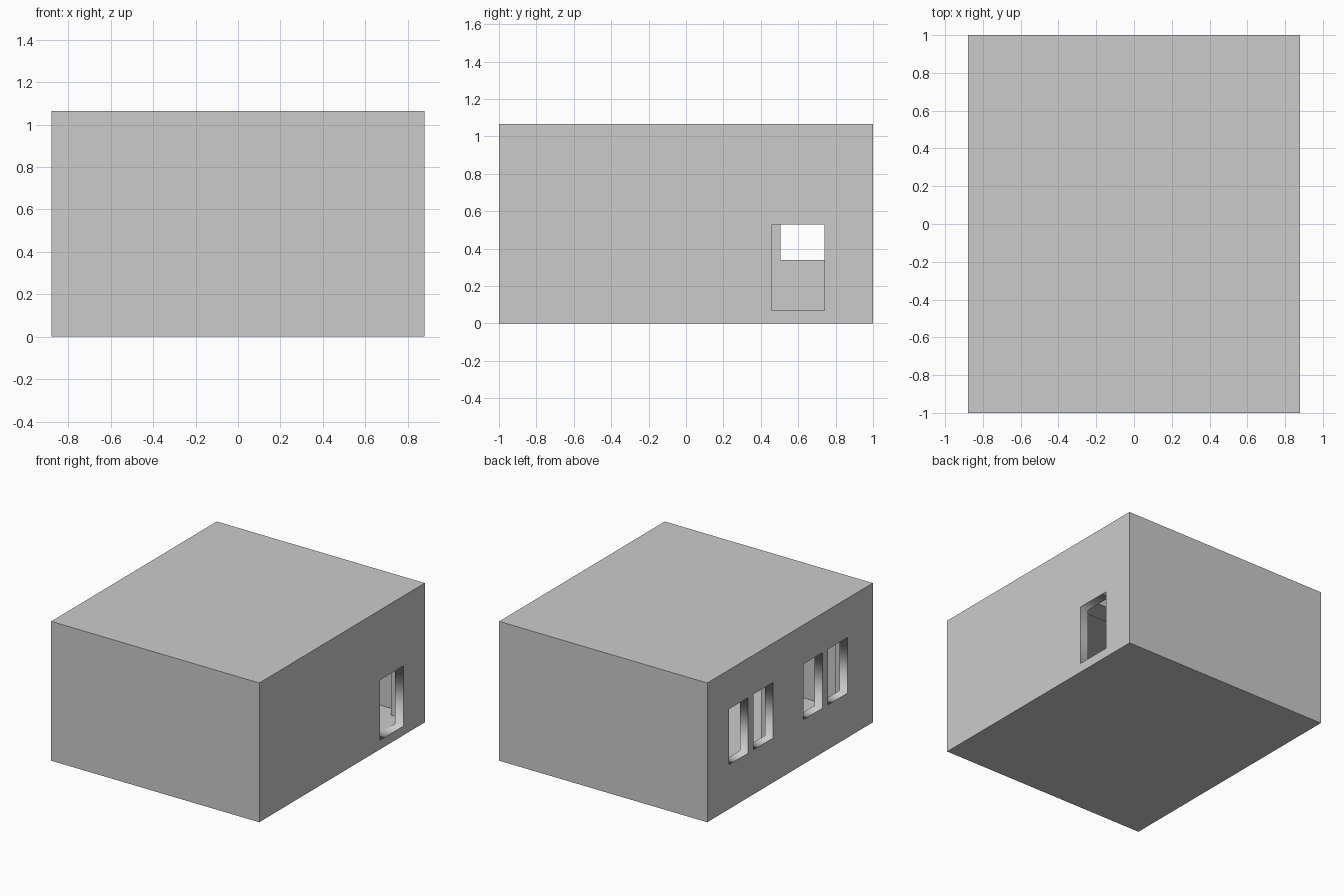
import bpy

if "Cube" in bpy.data.objects:
    bpy.data.objects.remove(bpy.data.objects["Cube"])

HX, HY, H = 0.88, 1.0, 1.065   # half width, half length, height
T = 0.07                       # wall, floor and roof thickness
R = 0.175                      # depth to the inner face of the ribs


def box(name, x0, x1, y0, y1, z0, z1):
    bpy.ops.mesh.primitive_cube_add(
        size=1, location=((x0 + x1) / 2, (y0 + y1) / 2, (z0 + z1) / 2))
    ob = bpy.context.object
    ob.name = name
    ob.scale = (x1 - x0, y1 - y0, z1 - z0)
    bpy.ops.object.transform_apply(location=True, rotation=False, scale=True)
    return ob


room = box("room_shell", -HX, HX, -HY, HY, 0, H)

# Inner space: a core between the ribs, plus two wider bays that leave ribs standing
cutters = [box("core_cutter", -HX + R, HX - R, -HY + T, HY - T, T, H - R)]
for y0, y1 in ((0.10, 0.84), (-0.80, -0.06)):
    cutters.append(box("bay_cutter", -HX + T, HX - T, y0, y1, T, H - T))

# Door in the right wall
cutters.append(box("door_cutter", HX - T - 0.02, HX + 0.1, 0.46, 0.74, T, 0.53))

# Paired windows in the left wall
for y in (0.505, 0.205, -0.395, -0.695):
    cutters.append(box("window_cutter", -HX - 0.1, -HX + T + 0.02,
                       y, y + 0.235, 0.34, 0.765))

for c in cutters:
    mod = room.modifiers.new("cut", 'BOOLEAN')
    mod.operation = 'DIFFERENCE'
    mod.solver = 'EXACT'
    mod.object = c
    bpy.context.view_layer.objects.active = room
    bpy.ops.object.modifier_apply(modifier=mod.name)
    bpy.data.objects.remove(c, do_unlink=True)

# Door and window reveals are smooth shaded, everything else flat
for p in room.data.polygons:
    p.use_smooth = HX - T < abs(p.center.x) < HX - 0.001 and abs(p.normal.x) < 0.1 \
        and T - 0.001 < p.center.z < 0.8 and abs(p.center.y) < 0.76
